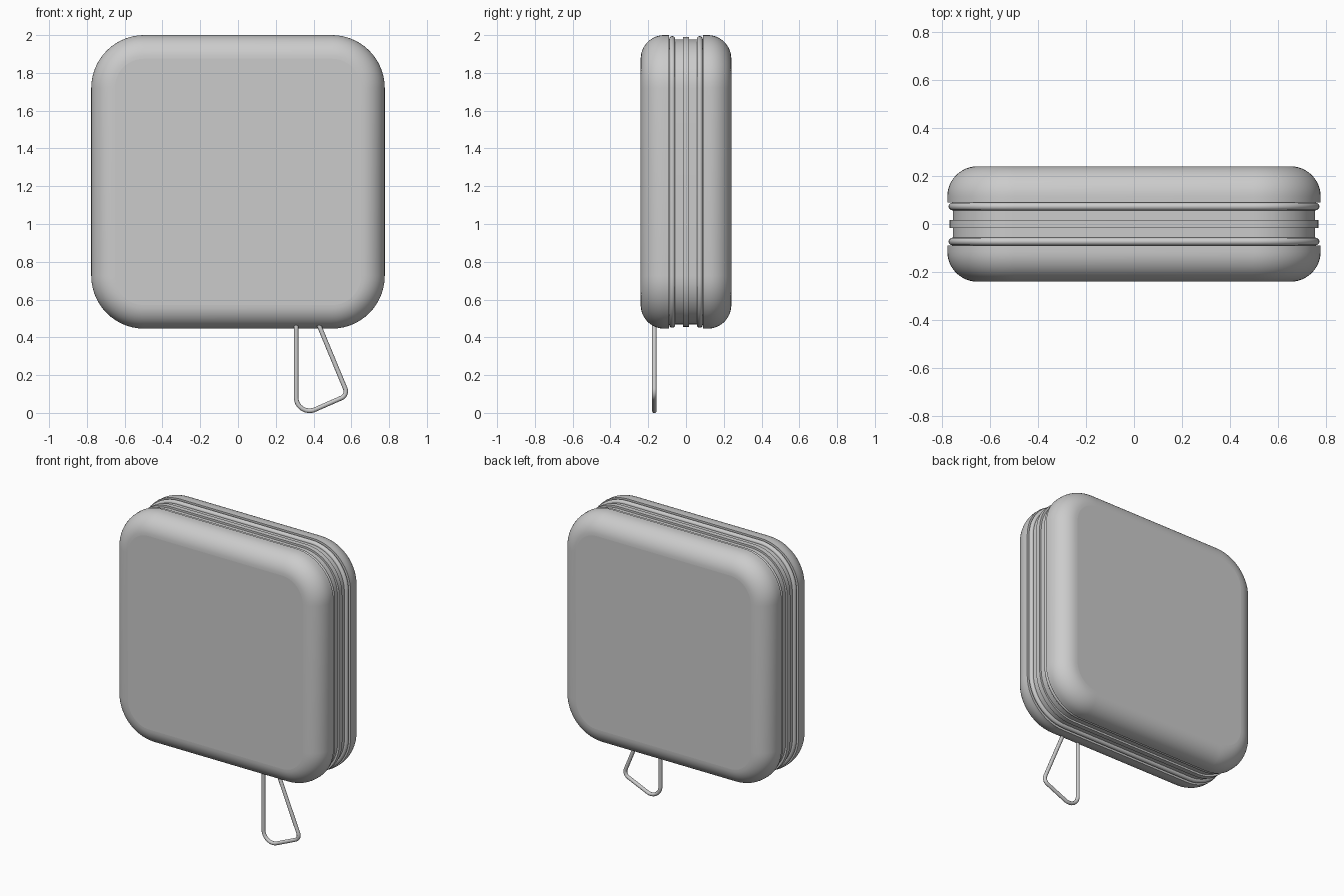
import bpy, bmesh, math
from mathutils import Vector

if "Cube" in bpy.data.objects:
    bpy.data.objects.remove(bpy.data.objects["Cube"])

HALF, CZ, CORNER = 0.777, 1.223, 0.28


def outline(inset, y, steps=14):
    """Rounded square in the xz plane, shrunk by inset."""
    r = CORNER - inset
    c = HALF - CORNER
    pts = []
    for k, (sx, sz) in enumerate([(1, 1), (-1, 1), (-1, -1), (1, -1)]):
        for i in range(steps + 1):
            a = math.pi / 2 * (k + i / steps)
            pts.append(Vector((sx * c + r * math.cos(a), y, CZ + sz * c + r * math.sin(a))))
    return pts


def smooth(ob):
    bpy.ops.object.select_all(action='DESELECT')
    ob.select_set(True)
    bpy.context.view_layer.objects.active = ob
    bpy.ops.object.shade_smooth_by_angle(angle=math.radians(35))


def loft(name, sections):
    """Skin a list of (inset, y) outlines and cap both ends."""
    bm = bmesh.new()
    rings = [[bm.verts.new(p) for p in outline(i, y)] for i, y in sections]
    n = len(rings[0])
    for a, b in zip(rings, rings[1:]):
        for j in range(n):
            k = (j + 1) % n
            bm.faces.new((a[j], a[k], b[k], b[j]))
    bm.faces.new(rings[0])
    bm.faces.new(rings[-1])
    bmesh.ops.recalc_face_normals(bm, faces=bm.faces)
    me = bpy.data.meshes.new(name)
    bm.to_mesh(me)
    bm.free()
    ob = bpy.data.objects.new(name, me)
    bpy.context.collection.objects.link(ob)
    smooth(ob)
    for p in me.polygons:  # keep the large caps flat
        if len(p.vertices) > 4:
            p.use_smooth = False
    return ob


def tube(name, pts, radius, cyclic):
    cu = bpy.data.curves.new(name, 'CURVE')
    cu.dimensions = '3D'
    cu.bevel_depth = radius
    cu.bevel_resolution = 4
    cu.use_fill_caps = True
    sp = cu.splines.new('POLY')
    sp.points.add(len(pts) - 1)
    for q, p in zip(sp.points, pts):
        q.co = (*p, 1)
    sp.use_cyclic_u = cyclic
    ob = bpy.data.objects.new(name, cu)
    bpy.context.collection.objects.link(ob)
    bpy.ops.object.select_all(action='DESELECT')
    ob.select_set(True)
    bpy.context.view_layer.objects.active = ob
    bpy.ops.object.convert(target='MESH')
    smooth(bpy.context.object)


def fillet(prev, corner, nxt, r, steps=10):
    """Arc of radius r that rounds off a corner of a path."""
    u, v = (prev - corner).normalized(), (nxt - corner).normalized()
    half = u.angle(v) / 2
    centre = corner + (u + v).normalized() * r / math.sin(half)
    d = r / math.tan(half)
    a, b = corner + u * d - centre, corner + v * d - centre
    return [centre + a.lerp(b, i / steps).normalized() * r for i in range(steps + 1)]


# Front and back shells with rounded edges, and the piping beside each
FILLET = 0.125
for side, label in ((-1, "front"), (1, "back")):
    sections = [(0, side * 0.09)]
    for i in range(13):
        a = math.pi / 2 * i / 12
        sections.append((FILLET * (1 - math.cos(a)),
                         side * (0.24 - FILLET + FILLET * math.sin(a))))
    loft(label + "_shell", sections)
    tube(label + "_piping", outline(0.021, side * 0.073), 0.016, True)

# Recessed fabric band and the raised zipper strip around the middle
loft("side_band", [(0.023, -0.092), (0.023, 0.092)])
loft("zipper_strip", [(0.01, -0.016), (0.01, 0.016)])

# Wire pull loop hanging from the front shell
A, B, C, D = [Vector((x, -0.168, z)) for x, z in
              ((0.308, 0.475), (0.308, -0.026), (0.582, 0.094), (0.424, 0.475))]
tube("pull_loop", [A] + fillet(A, B, C, 0.07) + fillet(B, C, D, 0.038) + [D], 0.012, False)
